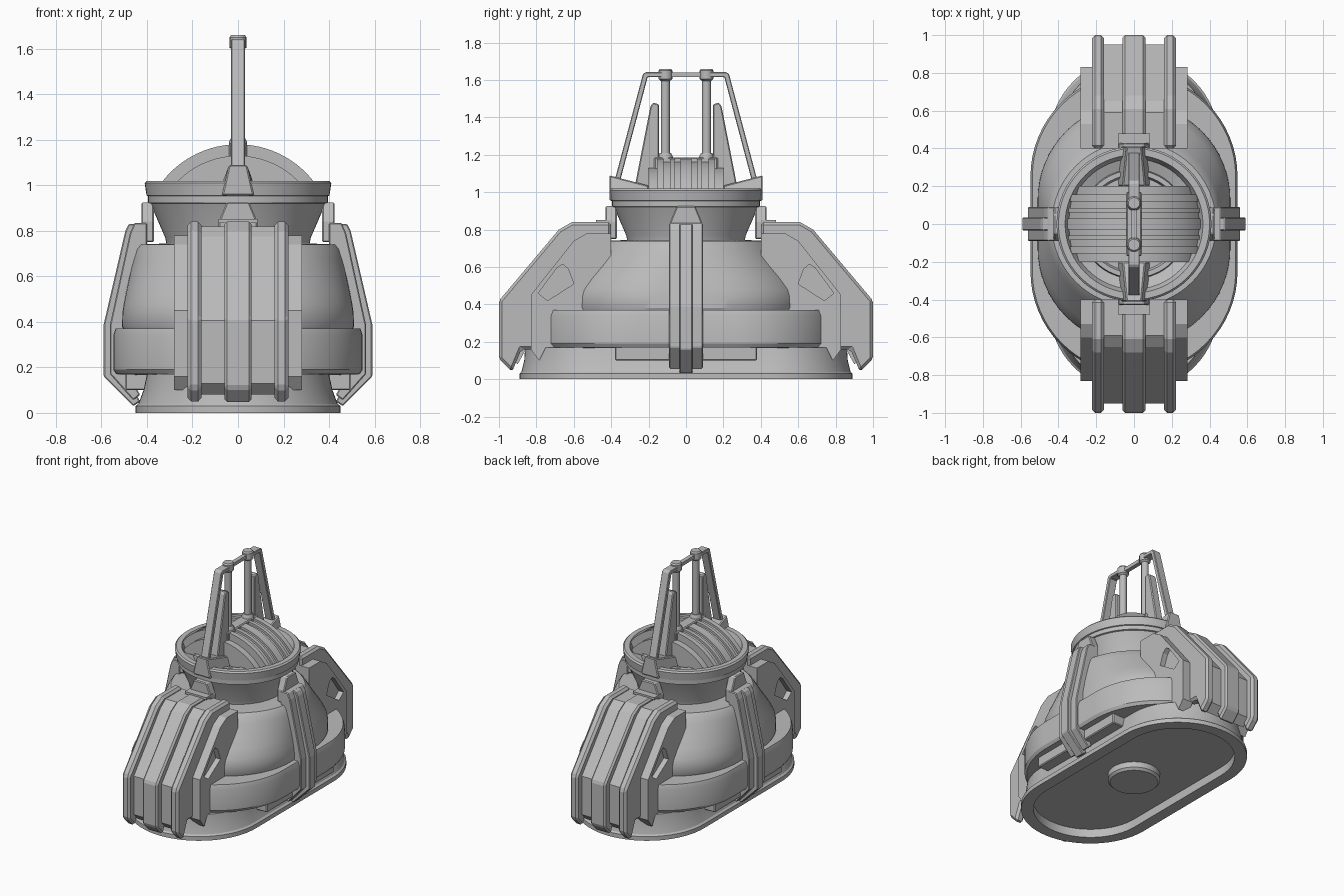
import bpy, bmesh, math

if "Cube" in bpy.data.objects:
    bpy.data.objects.remove(bpy.data.objects["Cube"])

grey = bpy.data.materials.new("warm_grey")
grey.diffuse_color = (0.5, 0.5, 0.5, 1)
grey.use_nodes = True
grey.node_tree.nodes["Principled BSDF"].inputs["Base Color"].default_value = grey.diffuse_color


def finish(name, bm, mirror="", bevel=0.0, smooth=True):
    bmesh.ops.remove_doubles(bm, verts=bm.verts, dist=1e-5)
    bmesh.ops.recalc_face_normals(bm, faces=bm.faces)
    me = bpy.data.meshes.new(name)
    bm.to_mesh(me)
    bm.free()
    ob = bpy.data.objects.new(name, me)
    bpy.context.collection.objects.link(ob)
    me.materials.append(grey)
    if bevel:
        m = ob.modifiers.new("bevel", "BEVEL")
        m.width, m.segments = bevel, 1
        m.limit_method = "ANGLE"
    if mirror:
        m = ob.modifiers.new("mirror", "MIRROR")
        m.use_axis = ("x" in mirror, "y" in mirror, False)
        m.use_mirror_merge = False
    if smooth:
        bpy.ops.object.select_all(action="DESELECT")
        ob.select_set(True)
        bpy.context.view_layer.objects.active = ob
        bpy.ops.object.shade_smooth_by_angle(angle=math.radians(28))
    return ob


def loft(name, rings, n=32, offset=(0, 0), mirror=""):
    """Stack of stadium outlines: (half width, half length, height)."""
    bm = bmesh.new()
    loops = []
    for a, l, z in rings:
        loop = []
        for s in (1, -1):
            for i in range(n + 1):
                t = math.pi * i / n + (0 if s > 0 else math.pi)
                loop.append(bm.verts.new((a * math.cos(t) + offset[0],
                                          a * math.sin(t) + s * (l - a) + offset[1], z)))
        loops.append(loop)
    for p, q in zip(loops, loops[1:]):
        for i in range(len(p)):
            j = (i + 1) % len(p)
            bm.faces.new((p[i], p[j], q[j], q[i]))
    bm.faces.new(loops[0])
    bm.faces.new(loops[-1])
    return finish(name, bm, mirror)


def turned(name, profile, **kw):
    return loft(name, [(r, r, z) for r, z in profile], **kw)


def prism(name, pts, axis, lo, hi, mirror="", bevel=0.006, smooth=False):
    """Side profile (u, z) extruded along the x or y axis from lo to hi."""
    bm = bmesh.new()
    ends = [[bm.verts.new((w, u, z) if axis == "x" else (u, w, z)) for u, z in pts]
            for w in (lo, hi)]
    bm.faces.new(ends[0])
    bm.faces.new(ends[1])
    for i in range(len(pts)):
        j = (i + 1) % len(pts)
        bm.faces.new((ends[0][i], ends[0][j], ends[1][j], ends[1][i]))
    return finish(name, bm, mirror, bevel, smooth)


def rect(u0, u1, z0, z1):
    return [(u0, z0), (u1, z0), (u1, z1), (u0, z1)]


# Hull: hollow-bottomed foot, belt and domed shoulder
loft("foot", [(.37, .81, .06), (.37, .81, 0), (.45, .89, 0), (.45, .89, .03),
              (.438, .88, .04), (.415, .865, .10), (.40, .86, .17)])
turned("foot_hub", [(.15, .08), (.17, .06), (.17, .02), (.155, .005)])
loft("belt", [(.40, .66, .165), (.535, .785, .17), (.548, .80, .19), (.548, .80, .34),
              (.538, .79, .37), (.47, .72, .37)])
loft("shoulder", [(.50, .63, .36), (.51, .64, .38), (.508, .64, .44), (.502, .63, .48),
                  (.49, .59, .54), (.475, .535, .61), (.46, .485, .68),
                  (.45, .455, .72), (.435, .435, .74), (.30, .30, .745)])

# Neck, rim ring and bowl
turned("neck", [(.30, .73), (.315, .745), (.32, .77), (.385, .92), (.395, .923),
                (.395, .952), (.402, .955), (.41, 1.01), (.40, 1.02), (.365, 1.02),
                (.345, .975), (.29, .955), (.285, .985), (.26, .985), (.25, .96)])

# Side plates under the belt
prism("under_belt_plate", rect(-.38, .38, .10, .18), "x", .38, .495, "x")

# Front and back ribs over a recessed panel
rib = [(.40, .72), (.40, .84), (.61, .84), (.68, .80), (1, .42), (1, .11),
       (.93, .04), (.88, .16), (.42, .16)]
panel = [(.40, .70), (.40, .82), (.59, .82), (.65, .775), (.95, .405), (.95, .13),
         (.90, .08), (.85, .17), (.42, .17)]
plate = [(.40, .70), (.40, .78), (.53, .78), (.60, .74), (.83, .45), (.83, .16),
         (.785, .10), (.75, .17), (.42, .17)]
prism("centre_rib", rib, "x", -.06, .06, "y", .012)
prism("outer_rib", rib, "x", .16, .222, "xy", .015)
prism("rib_panel", panel, "x", -.17, .17, "y", 0)
cheek = prism("cheek_plate", plate, "x", .20, .282, "", 0)

# Slanted pocket cut into each cheek plate
cutter = prism("pocket_cutter", [(.60, .51), (.63, .59), (.66, .615), (.69, .595),
                                 (.79, .46), (.74, .42)], "x", .245, .4, "", 0)
cutter.hide_render = True
cutter.hide_viewport = True
b = cheek.modifiers.new("pocket", "BOOLEAN")
b.operation, b.object, b.solver = "DIFFERENCE", cutter, "EXACT"
m = cheek.modifiers.new("mirror", "MIRROR")
m.use_axis = (True, True, False)

# Side straps
strap = [(.40, .72), (.40, .83), (.48, .83), (.495, .80), (.59, .39), (.59, .16),
         (.46, .03), (.43, .05), (.50, .18), (.50, .40)]
wide = [(.40, .70), (.40, .835), (.455, .835), (.475, .79), (.562, .39), (.562, .17),
        (.46, .055), (.43, .08), (.49, .18), (.49, .40)]
prism("strap_ridge", strap, "y", -.035, .035, "x", .005)
prism("strap_base", wide, "y", -.09, .09, "x", .005)

# Neck clips on all four sides
trap = [(-.085, .75), (.085, .75), (.085, .84), (.05, .925), (-.05, .925), (-.085, .84)]
prism("front_clip", trap, "y", .37, .43, "y")
prism("side_clip", trap, "x", .37, .425, "x")
prism("front_clip_foot", rect(-.085, .085, .835, .852), "y", .40, .48, "y", 0)

# Ribbed arch sitting in the bowl
for k, (y0, y1, r) in enumerate([(0, .03, .42), (.03, .06, .405), (.06, .085, .42),
                                 (.085, .12, .405), (.12, .155, .42), (.15, .20, .37)]):
    a0 = math.asin(.21 / r)
    arc = [(r * math.cos(a0 + (math.pi - 2 * a0) * i / 28),
            .76 + r * math.sin(a0 + (math.pi - 2 * a0) * i / 28)) for i in range(29)]
    prism("arch_ring_%d" % k, arc, "y", y0, y1, "y", 0, True)
prism("arch_spine", rect(-.17, .17, 1.0, 1.185), "x", -.04, .04)

# Mast: posts, caps, slanted struts, fins and anchor blocks
turned("mast_post", [(.04, 1.15), (.04, 1.19), (.03, 1.21), (.024, 1.21), (.024, 1.595),
                     (.037, 1.605), (.037, 1.65), (.03, 1.66)],
       n=8, offset=(0, .11), mirror="y")
prism("mast_bar", rect(-.11, .11, 1.615, 1.64), "x", -.015, .015, "", 0)
prism("mast_strut", [(.11, 1.615), (.205, 1.615), (.355, 1.05), (.385, 1.05),
                     (.23, 1.632), (.215, 1.642), (.11, 1.642)], "x", -.03, .03, "y", .004)
prism("mast_fin", [(.145, 1.0), (.145, 1.47), (.175, 1.48), (.19, 1.46), (.28, 1.0)],
      "x", -.03, .03, "y")
# Anchor block narrows towards the top and the rim
bm = bmesh.new()
bot = [bm.verts.new(p) for p in ((-.085, .20, .955), (.085, .20, .955),
                                 (.07, .41, .955), (-.07, .41, .955))]
top = [bm.verts.new(p) for p in ((-.06, .20, 1.035), (.06, .20, 1.035),
                                 (.04, .41, 1.09), (-.04, .41, 1.09))]
bm.faces.new(bot)
bm.faces.new(top)
for i in range(4):
    j = (i + 1) % 4
    bm.faces.new((bot[i], bot[j], top[j], top[i]))
finish("anchor_block", bm, "y", .006, False)
